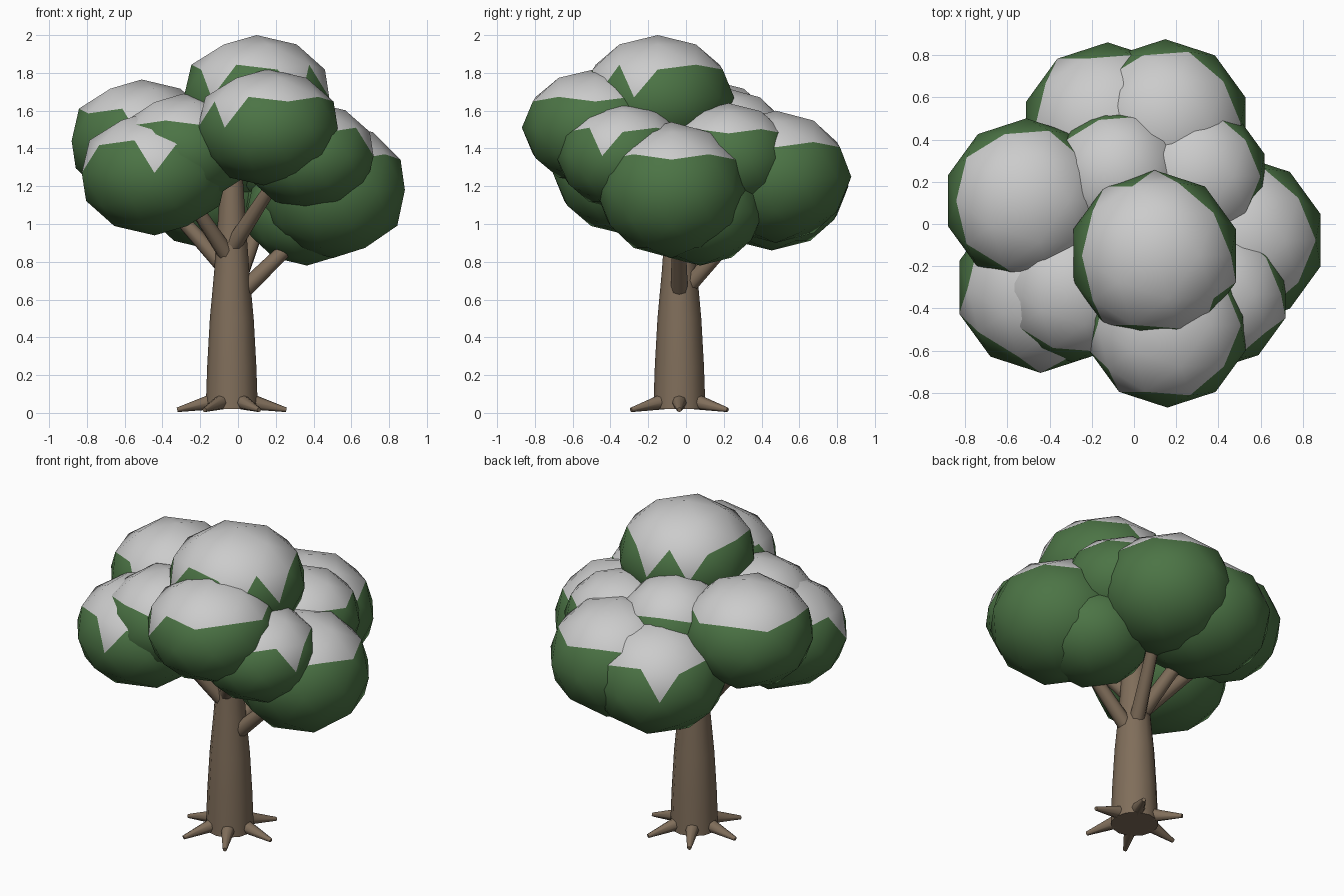
import bpy, bmesh, math
from mathutils import Vector, Matrix

if "Cube" in bpy.data.objects:
    bpy.data.objects.remove(bpy.data.objects["Cube"])


def material(name, rgb):
    m = bpy.data.materials.new(name)
    m.diffuse_color = (*rgb, 1)
    m.use_nodes = True
    m.node_tree.nodes["Principled BSDF"].inputs["Base Color"].default_value = m.diffuse_color
    return m


bark = material("bark_brown", (0.215, 0.155, 0.103))
leaf = material("leaf_green", (0.072, 0.175, 0.06))
snow = material("snow_grey", (0.60, 0.60, 0.60))


def finish(bm, name, mats):
    me = bpy.data.meshes.new(name)
    bm.to_mesh(me)
    bm.free()
    ob = bpy.data.objects.new(name, me)
    bpy.context.collection.objects.link(ob)
    for m in mats:
        me.materials.append(m)
    return ob


def smooth(ob, angle):
    bpy.ops.object.select_all(action='DESELECT')
    ob.select_set(True)
    bpy.context.view_layer.objects.active = ob
    bpy.ops.object.shade_smooth_by_angle(angle=math.radians(angle))


def limb(name, a, b, r1, r2, sides=8):
    """Tapered cylinder from a to b."""
    a, b = Vector(a), Vector(b)
    d = b - a
    bm = bmesh.new()
    bmesh.ops.create_cone(bm, cap_ends=True, segments=sides, radius1=r1,
                          radius2=r2, depth=d.length)
    rot = d.to_track_quat('Z', 'Y').to_matrix().to_4x4()
    bmesh.ops.transform(bm, matrix=Matrix.Translation((a + b) / 2) @ rot, verts=bm.verts)
    smooth(finish(bm, name, [bark]), 50)


# Trunk: stacked rings that narrow toward the crown
CX, CY, SIDES = -0.033, -0.035, 12
bm = bmesh.new()
rings = []
for z, r in [(0.02, 0.138), (0.25, 0.13), (0.5, 0.116), (0.75, 0.093), (1.0, 0.075), (1.3, 0.055)]:
    rings.append([bm.verts.new((CX + r * math.cos(math.tau * i / SIDES),
                                CY + r * math.sin(math.tau * i / SIDES), z))
                  for i in range(SIDES)])
for lo, hi in zip(rings, rings[1:]):
    for i in range(SIDES):
        j = (i + 1) % SIDES
        bm.faces.new((lo[i], lo[j], hi[j], hi[i]))
bm.faces.new(rings[0][::-1])
bm.faces.new(rings[-1])
smooth(finish(bm, "trunk", [bark]), 50)

# Roots: six pointed spikes around the base
for i in range(6):
    c, s = math.cos(i * math.tau / 6), math.sin(i * math.tau / 6)
    limb(f"root_{i}", (CX + 0.10 * c, CY + 0.10 * s, 0.06),
         (CX + 0.289 * c, CY + 0.295 * s, 0.016), 0.042, 0.012)

# Branches reaching into the crown
branches = [
    ((0.02, -0.035, 0.64), (0.42, -0.04, 1.03)),
    ((-0.03, -0.07, 0.88), (0.19, -0.30, 1.22)),
    ((-0.06, -0.07, 0.84), (-0.30, -0.26, 1.20)),
    ((-0.06, -0.01, 0.76), (-0.44, 0.08, 1.18)),
    ((-0.01, 0.01, 0.67), (0.15, 0.40, 1.10)),
    ((-0.05, 0.02, 0.75), (-0.14, 0.38, 1.10)),
]
for i, (a, b) in enumerate(branches):
    limb(f"branch_{i}", a, b, 0.046, 0.032)

# Leaf clumps: x, y, z, radius, half height, directions where snow hangs lower
clumps = {
    "top": (0.098, -0.15, 1.67, 0.405, 0.33, (-54, -18, 90, 126, 234)),
    "left": (-0.51, 0.11, 1.44, 0.39, 0.325, (270,)),
    "front": (0.158, -0.48, 1.51, 0.389, 0.31, (198, 234)),
    "right": (0.503, -0.077, 1.18, 0.40, 0.36, ()),
    "front_left": (-0.442, -0.30, 1.27, 0.405, 0.33, (270, 198)),
    "front_left_inner": (-0.29, -0.30, 1.39, 0.355, 0.30, ()),
    "front_right": (0.382, -0.335, 1.36, 0.353, 0.285, (-18,)),
    "back_left": (-0.125, 0.455, 1.20, 0.405, 0.34, (126,)),
    "back_right": (0.148, 0.475, 1.25, 0.40, 0.35, ()),
    "right_inner": (0.29, 0.225, 1.35, 0.345, 0.29, ()),
    "back_inner": (-0.08, 0.23, 1.415, 0.325, 0.30, ()),
    "low_right": (0.365, 0.075, 1.065, 0.335, 0.285, ()),
}
for name, (x, y, z, r, h, dips) in clumps.items():
    bm = bmesh.new()
    bmesh.ops.create_icosphere(bm, subdivisions=2, radius=1)
    sides = [Vector((math.cos(math.radians(a)), math.sin(math.radians(a)))) for a in dips]
    # Snow covers the upper cap, with single triangles hanging lower
    for f in bm.faces:
        n = f.calc_center_median().normalized()
        low = n.z > 0.25 and any(n.xy.normalized().dot(s) > 0.97 for s in sides)
        f.material_index = 1 if n.z > 0.5 or low else 0
        f.smooth = True
    for v in bm.verts:
        v.co = Vector((x + v.co.x * r, y + v.co.y * r, z + v.co.z * h))
    finish(bm, name + "_leaf_clump", [leaf, snow])
